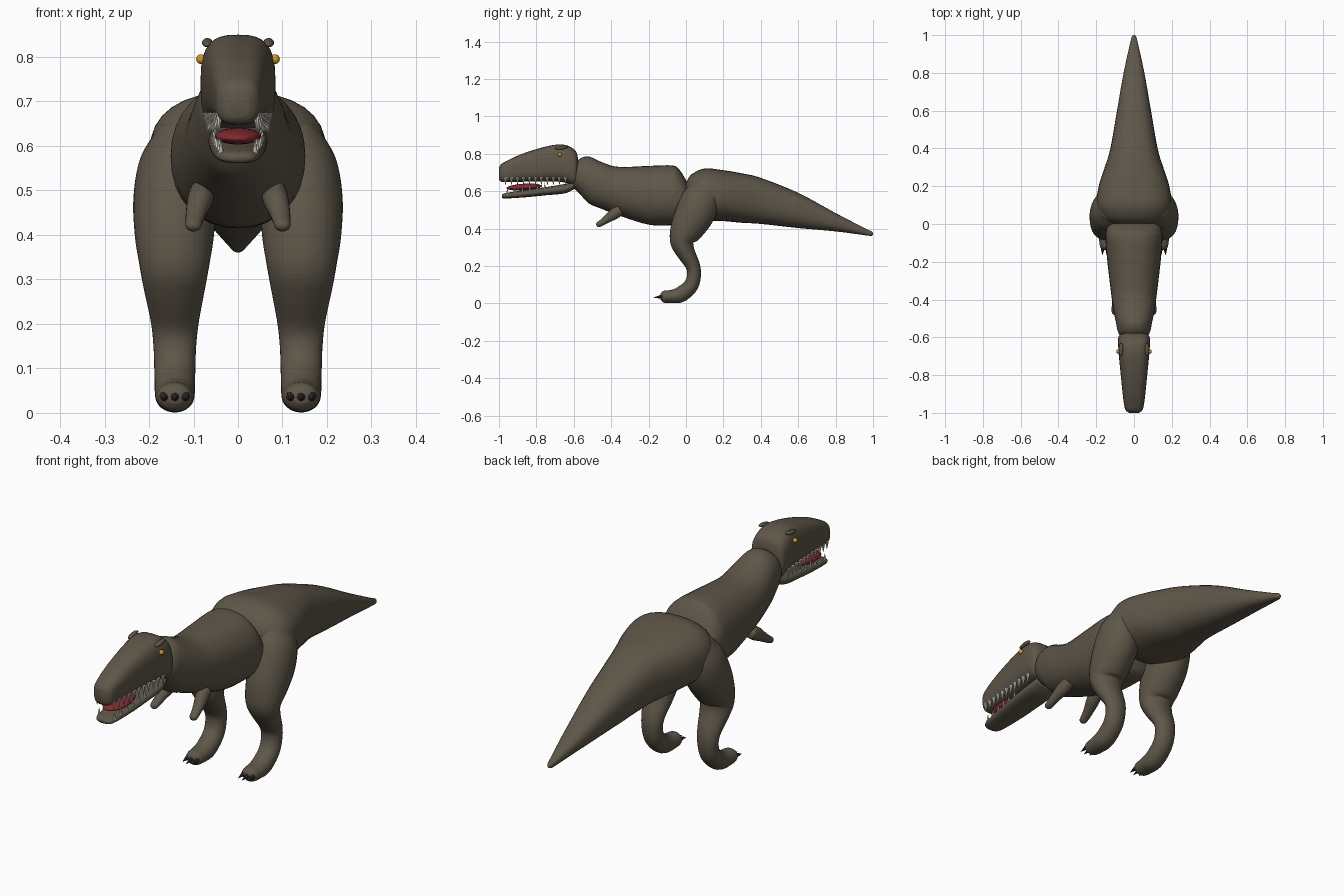
import bpy, bmesh, math
from mathutils import Matrix, Vector


def material(name, rgb):
    m = bpy.data.materials.new(name)
    m.diffuse_color = (*rgb, 1)
    return m


HIDE = material("brown hide", (0.112, 0.094, 0.066))
CLAW = material("dark claw", (0.035, 0.03, 0.025))
TOOTH = material("cream tooth", (0.78, 0.75, 0.64))
TONGUE = material("red tongue", (0.22, 0.025, 0.03))
AMBER = material("amber eye", (0.65, 0.32, 0.02))


def finish(bm, name, mat, mirror=False):
    bmesh.ops.recalc_face_normals(bm, faces=bm.faces)
    me = bpy.data.meshes.new(name)
    bm.to_mesh(me)
    bm.free()
    me.materials.append(mat)
    for p in me.polygons:
        p.use_smooth = True
    ob = bpy.data.objects.new(name, me)
    bpy.context.collection.objects.link(ob)
    if mirror:
        ob.modifiers.new("mirror", 'MIRROR').use_mirror_merge = False
    return ob


def spline(pts, steps=5):
    """Catmull-Rom interpolation of section tuples."""
    out = []
    for i in range(len(pts) - 1):
        p0, p1, p2, p3 = (pts[max(0, min(len(pts) - 1, i + k))] for k in (-1, 0, 1, 2))
        for s in range(steps):
            t = s / steps
            out.append([0.5 * (2 * b + (c - a) * t + (2 * a - 5 * b + 4 * c - d) * t * t
                               + (3 * b - a - 3 * c + d) * t ** 3)
                        for a, b, c, d in zip(p0, p1, p2, p3)])
    return out + [list(pts[-1])]


def loft(name, sections, mat, n=2.0, tilt=False, mirror=False, seg=32):
    """Sections are (y, z, half height, half width, x centre)."""
    secs = spline([(*s, 0.0) if len(s) == 4 else s for s in sections])
    bm = bmesh.new()
    rings = []
    for i, (y, z, r, w, cx) in enumerate(secs):
        up = Vector((0, 0, 1))
        if tilt:
            a, b = secs[max(i - 1, 0)], secs[min(i + 1, len(secs) - 1)]
            t = Vector((0, b[0] - a[0], b[1] - a[1])).normalized()
            up = Vector((0, -t.z, t.y))
        ring = []
        for k in range(seg):
            c, s = math.cos(2 * math.pi * k / seg), math.sin(2 * math.pi * k / seg)
            px = math.copysign(abs(c) ** (2 / n), c) * max(w, 0.003)
            pv = math.copysign(abs(s) ** (2 / n), s) * max(r, 0.003)
            ring.append(bm.verts.new(Vector((cx + px, y, z)) + up * pv))
        rings.append(ring)
    for a, b in zip(rings, rings[1:]):
        for k in range(seg):
            bm.faces.new((a[k], a[(k + 1) % seg], b[(k + 1) % seg], b[k]))
    bm.faces.new(rings[0])
    bm.faces.new(rings[-1])
    return finish(bm, name, mat, mirror)


def ellipsoid(name, loc, size, mat, mirror=False, rot=0.0):
    bm = bmesh.new()
    bmesh.ops.create_uvsphere(bm, u_segments=20, v_segments=12, radius=1,
                              matrix=Matrix.Translation(loc) @ Matrix.Rotation(rot, 4, 'X')
                              @ Matrix.Diagonal((*size, 1)))
    return finish(bm, name, mat, mirror)


def cones(name, items, mat):
    """Mirrored set of cones given as (base, tip, radius)."""
    bm = bmesh.new()
    for base, tip, r in items:
        base, tip = Vector(base), Vector(tip)
        d = tip - base
        bmesh.ops.create_cone(bm, cap_ends=True, segments=8, radius1=r, radius2=0.0005,
                              depth=d.length, matrix=Matrix.Translation((base + tip) / 2)
                              @ d.to_track_quat('Z', 'Y').to_matrix().to_4x4())
    ob = finish(bm, name, mat, True)
    for p in ob.data.polygons:
        p.use_smooth = False
    return ob


# Chest and neck
loft("torso", [(-0.62, 0.665, 0.03, 0.04), (-0.60, 0.675, 0.06, 0.066), (-0.57, 0.68, 0.092, 0.085),
               (-0.52, 0.66, 0.125, 0.096), (-0.45, 0.63, 0.125, 0.11), (-0.36, 0.60, 0.13, 0.122),
               (-0.20, 0.578, 0.157, 0.141), (-0.08, 0.577, 0.161, 0.151), (-0.04, 0.568, 0.152, 0.148),
               (0.0, 0.545, 0.115, 0.135), (0.03, 0.54, 0.06, 0.08)], HIDE, n=2.15)

# Hips and tail
loft("hips_and_tail", [(-0.015, 0.58, 0.04, 0.07), (0.0, 0.578, 0.068, 0.11), (0.03, 0.58, 0.11, 0.165),
                       (0.10, 0.583, 0.138, 0.198), (0.20, 0.576, 0.136, 0.187), (0.30, 0.563, 0.132, 0.155),
                       (0.40, 0.548, 0.123, 0.125), (0.60, 0.497, 0.094, 0.09), (0.80, 0.434, 0.049, 0.055),
                       (0.96, 0.382, 0.018, 0.02), (0.99, 0.374, 0.013, 0.012), (1.0, 0.372, 0.005, 0.005)],
     HIDE, n=2.4)

# Hind legs with feet
loft("hind_legs", [(0.10, 0.64, 0.07, 0.06, 0.12), (0.085, 0.57, 0.10, 0.085, 0.135),
                   (0.05, 0.485, 0.105, 0.093, 0.142), (0.005, 0.40, 0.09, 0.089, 0.143),
                   (-0.02, 0.335, 0.067, 0.079, 0.143), (-0.005, 0.28, 0.051, 0.069, 0.143),
                   (0.035, 0.205, 0.039, 0.054, 0.142), (0.043, 0.15, 0.037, 0.048, 0.142),
                   (0.024, 0.092, 0.04, 0.046, 0.142), (-0.03, 0.047, 0.042, 0.045, 0.142),
                   (-0.08, 0.037, 0.035, 0.043, 0.142), (-0.12, 0.036, 0.031, 0.037, 0.142),
                   (-0.137, 0.036, 0.015, 0.02, 0.142)], HIDE, tilt=True, mirror=True)
cones("toe_claws", [((0.142 + dx, -0.12, 0.038), (0.142 + dx * 1.1, -0.175 + abs(dx) * 0.4, 0.03), 0.013)
                    for dx in (-0.023, 0, 0.023)], CLAW)

# Small forearms
loft("arms", [(-0.35, 0.50, 0.028, 0.028, 0.08), (-0.385, 0.478, 0.03, 0.029, 0.085),
              (-0.42, 0.453, 0.022, 0.024, 0.093), (-0.45, 0.432, 0.017, 0.02, 0.098),
              (-0.47, 0.42, 0.014, 0.017, 0.10), (-0.478, 0.415, 0.006, 0.008, 0.10)],
     HIDE, tilt=True, mirror=True, seg=20)

# Skull and lower jaw
HEAD = [(-1.0, 0.695, 0.032, 0.025), (-0.99, 0.697, 0.045, 0.04), (-0.97, 0.702, 0.054, 0.05),
        (-0.90, 0.72, 0.07, 0.06), (-0.80, 0.738, 0.087, 0.07), (-0.70, 0.75, 0.098, 0.08),
        (-0.64, 0.745, 0.101, 0.084), (-0.60, 0.727, 0.098, 0.083), (-0.585, 0.722, 0.085, 0.073),
        (-0.578, 0.72, 0.06, 0.05)]
JAW = [(-0.985, 0.573, 0.008, 0.025), (-0.96, 0.576, 0.015, 0.045), (-0.85, 0.588, 0.02, 0.058),
       (-0.75, 0.60, 0.022, 0.064), (-0.65, 0.613, 0.025, 0.066), (-0.60, 0.63, 0.02, 0.058)]
loft("skull", HEAD, HIDE, n=2.9)
loft("lower_jaw", JAW, HIDE, n=2.5)
ellipsoid("tongue", (0, -0.865, 0.622), (0.052, 0.095, 0.018), TONGUE, rot=0.06)


def section_at(secs, y):
    for a, b in zip(secs, secs[1:]):
        if a[0] <= y <= b[0]:
            t = (y - a[0]) / (b[0] - a[0])
            return [p + (q - p) * t for p, q in zip(a, b)]


# Teeth follow the edges of skull and jaw
upper, lower = [], []
for i in range(11):
    y = -0.965 + i * 0.032
    w = section_at(HEAD, y)[3] * 0.83
    upper.append(((w, y, 0.675), (w, y, 0.632), 0.009))
for i in range(6):
    y = -0.955 + i * 0.04
    _, z, r, w = section_at(JAW, y)
    lower.append(((w * 0.84, y, z), (w * 0.84, y, z + r + 0.024), 0.008))
cones("upper_teeth", upper, TOOTH)
cones("lower_teeth", lower, TOOTH)

# Eyes, brows and nostrils
ellipsoid("eyes", (0.083, -0.675, 0.795), (0.011, 0.011, 0.011), AMBER, True)
ellipsoid("brows", (0.069, -0.665, 0.832), (0.012, 0.035, 0.009), HIDE, True, rot=0.15)
ellipsoid("nostrils", (0.023, -0.985, 0.722), (0.007, 0.008, 0.004), CLAW, True)
